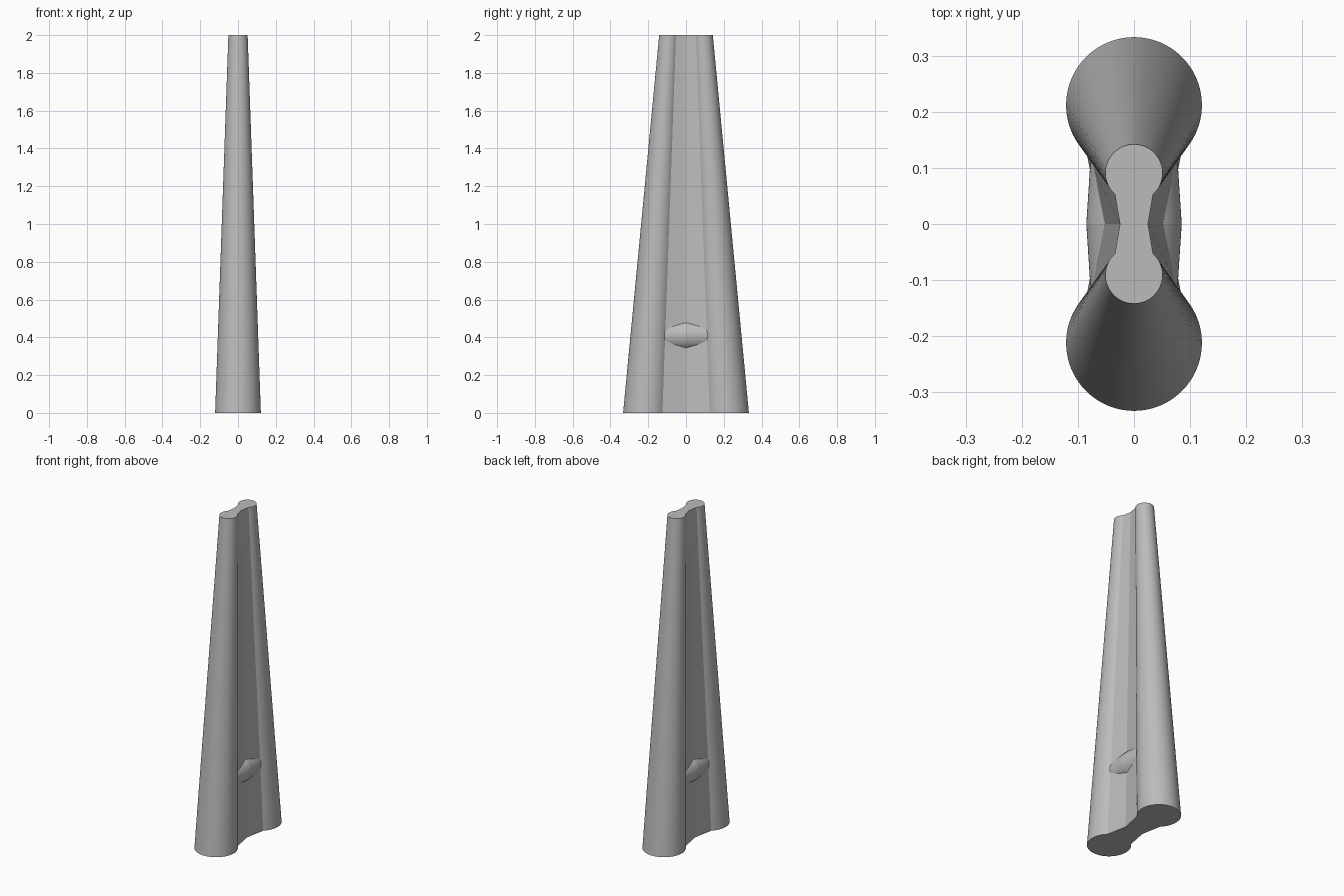
import bpy, bmesh, math

cube = bpy.data.objects.get("Cube")
if cube:
    bpy.data.objects.remove(cube)

grey = bpy.data.materials.new("plain grey")
grey.use_nodes = True
colour = (0.5, 0.5, 0.5, 1)
grey.diffuse_color = colour
grey.node_tree.nodes["Principled BSDF"].inputs["Base Color"].default_value = colour


def section(centre, radius, corner, waist, steps=64):
    """Two round lobes joined by a pinched web, counter-clockwise from the right waist."""
    start = -math.acos((centre - corner) / radius) + math.pi / 2
    start = -math.asin((centre - corner) / radius)
    sweep = math.pi - 2 * start
    lobe = [(radius * math.cos(start + sweep * i / steps),
             centre + radius * math.sin(start + sweep * i / steps))
            for i in range(steps + 1)]
    half = [(waist, 0)] + lobe
    return half + [(-x, -y) for x, y in half]


def loft(name, rings, angle):
    """Skin a stack of matching rings and cap both ends."""
    bm = bmesh.new()
    loops = [[bm.verts.new(p) for p in ring] for ring in rings]
    count = len(loops[0])
    for low, high in zip(loops, loops[1:]):
        for i in range(count):
            j = (i + 1) % count
            bm.faces.new((low[i], low[j], high[j], high[i]))
    bm.faces.new(loops[0][::-1])
    bm.faces.new(loops[-1])
    bmesh.ops.recalc_face_normals(bm, faces=bm.faces[:])
    mesh = bpy.data.meshes.new(name)
    bm.to_mesh(mesh)
    bm.free()
    mesh.materials.append(grey)
    obj = bpy.data.objects.new(name, mesh)
    bpy.context.collection.objects.link(obj)
    bpy.ops.object.select_all(action="DESELECT")
    obj.select_set(True)
    bpy.context.view_layer.objects.active = obj
    bpy.ops.object.shade_smooth_by_angle(angle=math.radians(angle))
    return obj


# Tapered twin-lobed column
base = [(x, y, 0) for x, y in section(0.212, 0.121, 0.125, 0.06)]
top = [(x, y, 2) for x, y in section(0.091, 0.051, 0.053, 0.025)]
loft("tapered_column", [base, top], 15)

# Crossbar, widest at the middle, running between the lobes
bar = []
for y, radius in ((-0.2, 0.072), (0, 0.085), (0.2, 0.072)):
    bar.append([(radius * math.cos(a * math.tau / 64), y,
                 0.41 + radius * math.sin(a * math.tau / 64)) for a in range(64)])
loft("crossbar", bar, 5)
